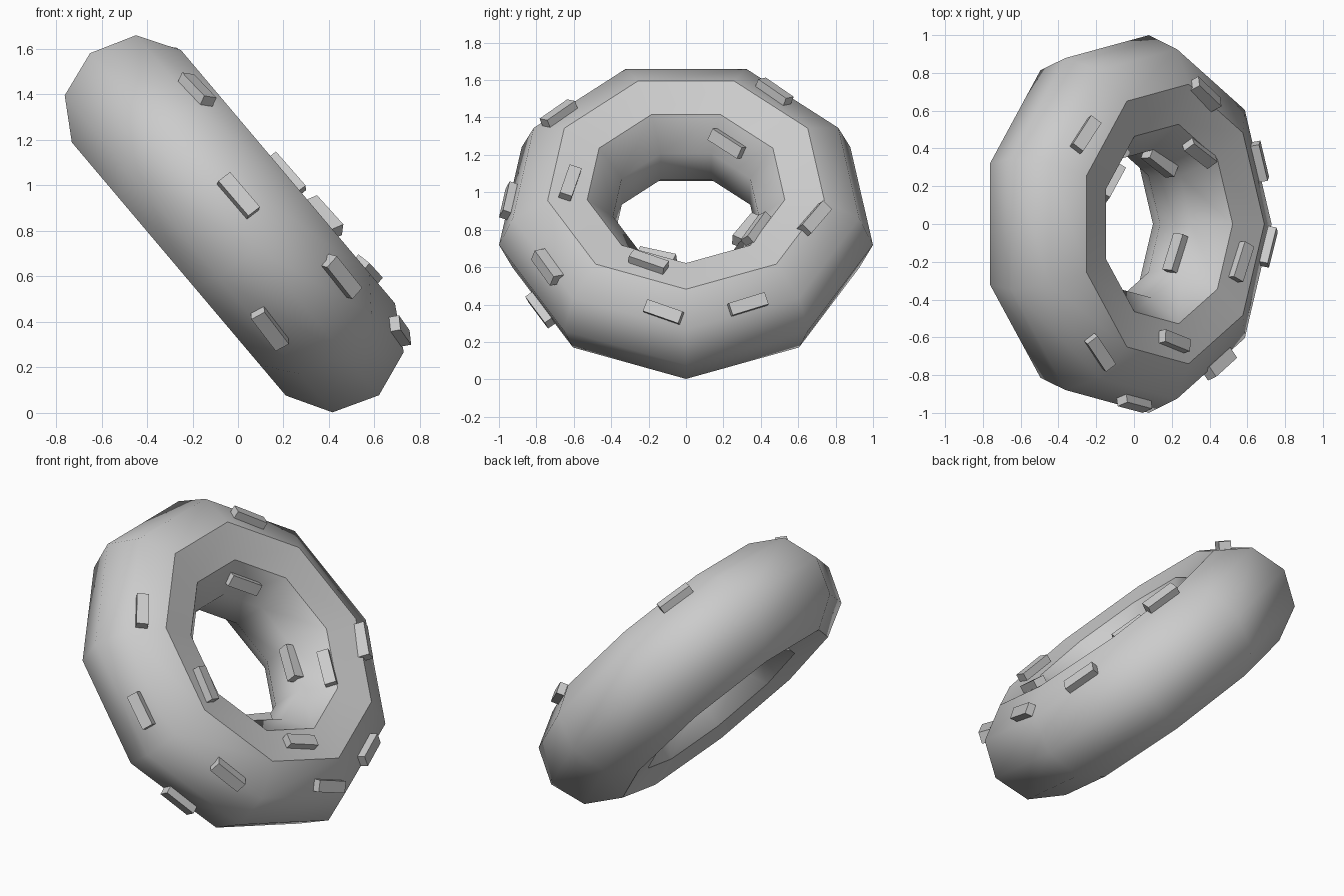
import bpy, bmesh
from math import cos, sin, tau, radians
from mathutils import Matrix, Vector
from mathutils.bvhtree import BVHTree

if "Cube" in bpy.data.objects:
    bpy.data.objects.remove(bpy.data.objects["Cube"])

N = 9                       # sides of both ring and tube
R, r = 0.696, 0.319
TILT = Matrix.Translation((-0.035, 0, 0.853)) @ Matrix.Rotation(radians(49.8), 4, 'Y')


def finish(bm, name):
    me = bpy.data.meshes.new(name)
    bm.to_mesh(me)
    ob = bpy.data.objects.new(name, me)
    bpy.context.collection.objects.link(ob)
    return ob


# tilted ring body
bm = bmesh.new()
grid = [[bm.verts.new(TILT @ Vector(((R + r * cos(b)) * cos(a), (R + r * cos(b)) * sin(a), r * sin(b))))
         for b in (tau * j / N for j in range(N))] for a in (tau * i / N for i in range(N))]
for i in range(N):
    for j in range(N):
        k, l = (i + 1) % N, (j + 1) % N
        bm.faces.new((grid[i][j], grid[k][j], grid[k][l], grid[i][l])).smooth = True
# crisp edges around the top and bottom bands
for i in range(N):
    for j in (2, 3, 6, 7):
        bm.edges.get((grid[i][j], grid[(i + 1) % N][j])).smooth = False
bm.normal_update()
tree = BVHTree.FromBMesh(bm)
finish(bm, "ring_body")
bm.free()

# sprinkles: centre, long direction
SPRINKLES = [
    ((-.18, -.68, 1.42), (.12, -.18, -.12)),
    ((.215, -.62, 1.05), (.15, -.06, -.17)),
    ((0, -.935, .95), (.15, -.03, -.18)),
    ((.45, -.74, .60), (.13, .11, -.16)),
    ((.14, -.78, .37), (.12, .13, -.15)),
    ((.57, -.20, .63), (.07, .20, -.06)),
    ((.71, -.12, .36), (.05, .20, -.07)),
    ((.66, .33, .40), (-.06, .20, .06)),
    ((.38, .69, .86), (.13, -.12, -.14)),
    ((.35, .37, .81), (.14, -.12, -.13)),
    ((-.10, .21, 1.26), (.08, .18, -.11)),
    ((-.26, .47, 1.53), (.12, .18, -.10)),
    ((.14, .34, .79), (.14, -.12, -.13)),
    ((.22, -.155, .65), (.07, .21, -.05)),
]
for n, (p, d) in enumerate(SPRINKLES):
    pos, normal, _, _ = tree.find_nearest(Vector(p))
    z = normal
    x = Vector(d)
    x = (x - z * x.dot(z)).normalized()
    y = z.cross(x)
    rot = Matrix((x, y, z)).transposed().to_4x4()
    bm = bmesh.new()
    bmesh.ops.create_cube(bm, size=1, matrix=Matrix.Translation(pos + z * 0.012) @ rot
                          @ Matrix.Diagonal((0.205, 0.068, 0.066, 1)))
    finish(bm, f"sprinkle_{n + 1}")
    bm.free()
